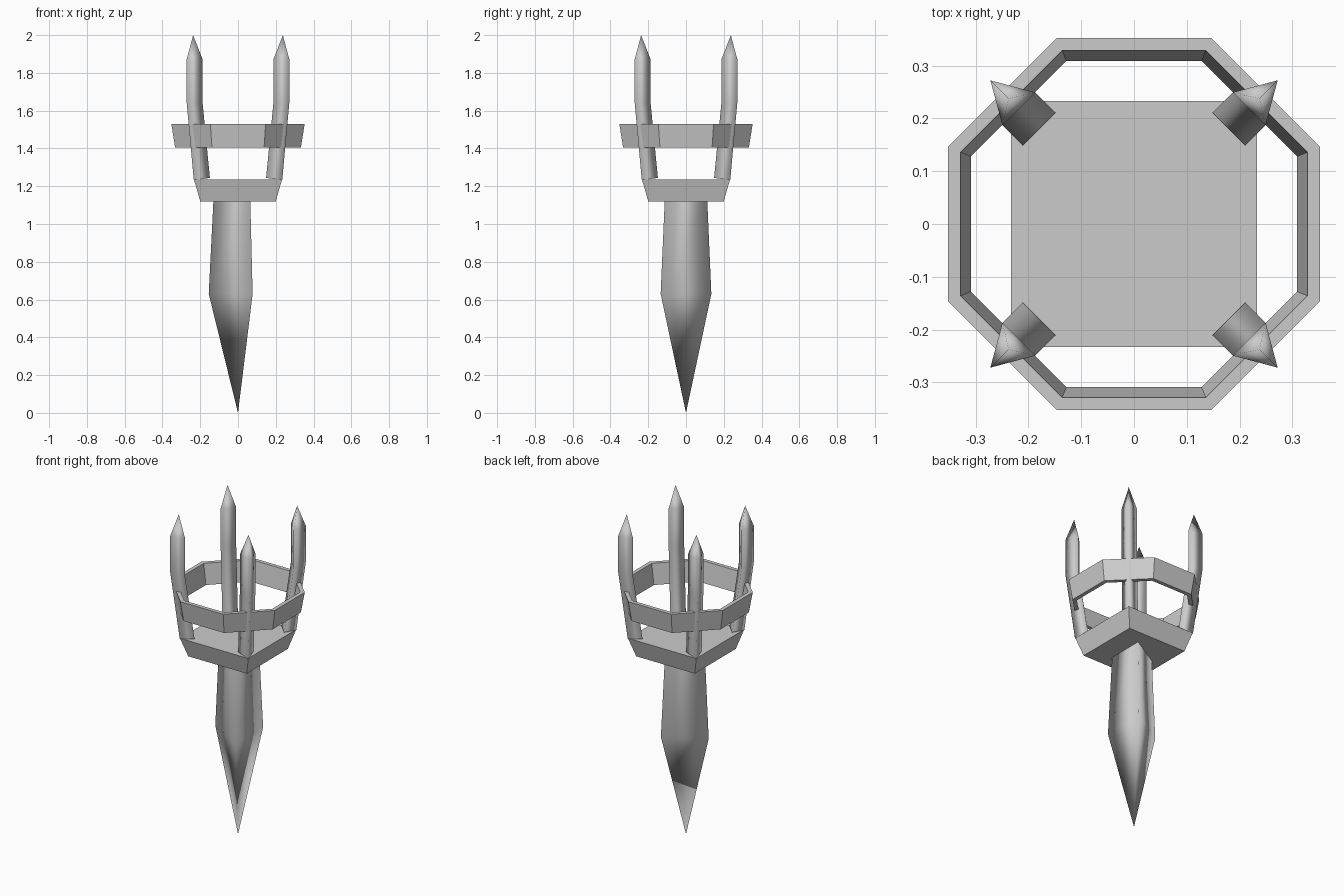
import bpy
import math

cube = bpy.data.objects.get("Cube")
if cube:
    bpy.data.objects.remove(cube, do_unlink=True)

grey = bpy.data.materials.new("plain_grey")
grey.use_nodes = True
colour = (0.6, 0.6, 0.6, 1)
grey.diffuse_color = colour
grey.node_tree.nodes["Principled BSDF"].inputs["Base Color"].default_value = colour


def polygon(sides, radius, z, start, cx=0, cy=0, lean=0):
    """Points of a regular polygon; lean tips it down towards the start direction."""
    points = []
    for i in range(sides):
        turn = math.tau * i / sides
        angle = start + turn
        points.append((cx + radius * math.cos(angle), cy + radius * math.sin(angle),
                       z - lean * math.cos(turn)))
    return points


def loft(name, rings, smooth=False, closed=False):
    """Skin a stack of rings, capping the ends or joining last to first."""
    n = len(rings[0])
    verts, faces, starts = [], [], []
    for ring in rings:
        starts.append(len(verts))
        verts += ring
    pairs = list(zip(starts, starts[1:]))
    if closed:
        pairs.append((starts[-1], 0))
    for a, b in pairs:
        for i in range(n):
            j = (i + 1) % n
            if b + 1 == len(verts):      # pointed end
                faces.append((a + i, a + j, b))
            else:
                faces.append((a + i, a + j, b + j, b + i))
    if not closed:
        faces.append(tuple(reversed(range(n))))
        if len(rings[-1]) > 1:
            faces.append(tuple(starts[-1] + i for i in range(n)))
    mesh = bpy.data.meshes.new(name)
    mesh.from_pydata(verts, [], faces)
    mesh.materials.append(grey)
    for face in mesh.polygons:
        face.use_smooth = smooth and len(face.vertices) <= 4
    obj = bpy.data.objects.new(name, mesh)
    bpy.context.collection.objects.link(obj)
    return obj


# Three-sided handle: tapered grip over a long spike
grip_top = polygon(3, 0.13, 1.125, math.pi)
grip_base = polygon(3, 0.155, 0.63, math.pi)
handle = loft("handle", [list(reversed(grip_top)), list(reversed(grip_base)), [(0, 0, 0)]], True)
handle.data.polygons[-1].use_smooth = False

# Square plate, wider at the top
loft("base_plate", [polygon(4, half * math.sqrt(2), z, math.pi / 4)
                    for half, z in ((0.2, 1.12), (0.233, 1.235))])

# Four three-sided prongs with pointed tips
for name, quarter in (("back_left", 0), ("back_right", 1), ("front_right", 2), ("front_left", 3)):
    way = math.pi / 4 + quarter * math.pi / 2
    sections = []
    for out, z, lean in ((0.28, 1.24, 0.008), (0.334, 1.64, -0.008), (0.334, 1.87, 0)):
        sections.append(polygon(3, 0.051, z, way, out * math.cos(way), out * math.sin(way), lean))
    sections.append([(0.336 * math.cos(way), 0.336 * math.sin(way), 2)])
    prong = loft(name + "_prong", sections, True)
    for face in prong.data.polygons:
        if face.normal.z < -0.8:
            face.use_smooth = False

# Flared eight-sided band
corner = 1 / math.cos(math.pi / 8)
loft("band", [polygon(8, apothem * corner, z, math.pi / 8) for apothem, z in
              ((0.333, 1.405), (0.353, 1.53), (0.329, 1.53), (0.309, 1.405))], closed=True)
